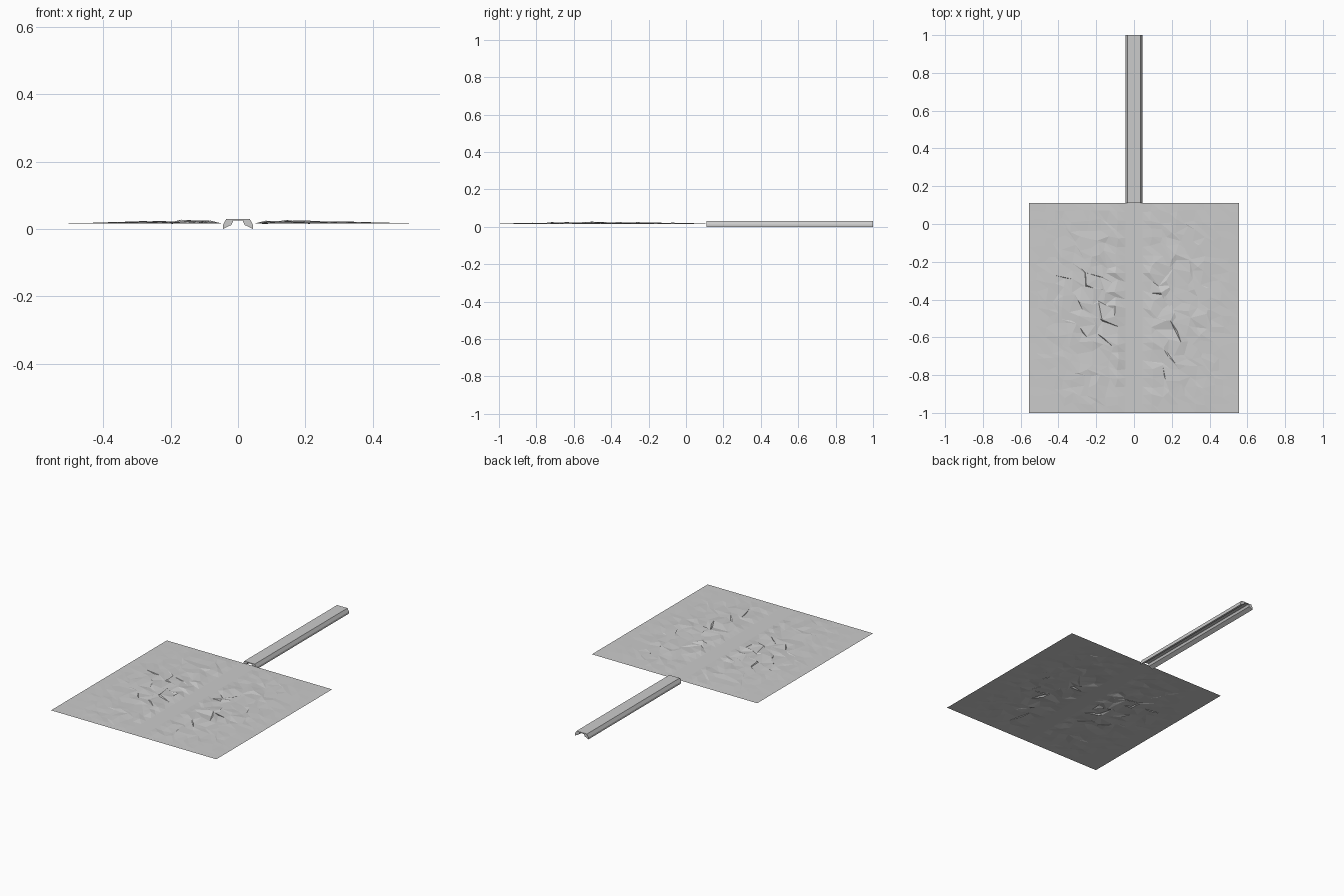
import bpy
import bmesh
import random
from mathutils import Vector

random.seed(7)

cube = bpy.data.objects.get("Cube")
if cube:
    bpy.data.objects.remove(cube, do_unlink=True)

# Single grey material
grey = bpy.data.materials.new("plain_grey")
grey.use_nodes = True
colour = (0.6, 0.6, 0.6, 1)
grey.diffuse_color = colour
grey.node_tree.nodes["Principled BSDF"].inputs["Base Color"].default_value = colour


def add_object(name, bm):
    mesh = bpy.data.meshes.new(name)
    bm.to_mesh(mesh)
    bm.free()
    mesh.materials.append(grey)
    obj = bpy.data.objects.new(name, mesh)
    bpy.context.collection.objects.link(obj)
    return obj


# Crumpled square sheet: flat at its border and along the middle strip
HALF = 0.555
CENTRE_Y = -0.445
BASE_Z = 0.016
CELLS = 24
STRIP = 0.05
cell = 2 * HALF / CELLS

bm = bmesh.new()
bmesh.ops.create_grid(bm, x_segments=CELLS, y_segments=CELLS, size=HALF)
for v in bm.verts:
    x, y = abs(v.co.x), abs(v.co.y)
    fade = max(0, 1 - x / HALF) * max(0, 1 - y / HALF) ** 0.6
    v.co.z = BASE_Z
    if x > STRIP and fade > 0.001:
        slide = cell * min(0.75, 0.25 + 0.7 * fade)
        if x < STRIP + cell:
            slide *= 0.4
        v.co += Vector((random.uniform(-slide, slide),
                        random.uniform(-slide, slide),
                        random.uniform(-0.001, 0.017) * fade))
    v.co.y += CENTRE_Y
bmesh.ops.triangulate(bm, faces=bm.faces[:], quad_method='ALTERNATE')
add_object("crumpled_sheet", bm)

# Handle: hollow channel section swept along y
half_profile = [(0.035, 0.03), (0.045, 0.012), (0.045, 0), (0.02, 0.012), (0.014, 0.025)]
profile = half_profile + [(-x, z) for x, z in reversed(half_profile)]

bm = bmesh.new()
ring = [bm.verts.new((x, 0.11, z)) for x, z in profile]
face = bm.faces.new(ring)
swept = bmesh.ops.extrude_face_region(bm, geom=[face], use_keep_orig=True)
ends = [g for g in swept["geom"] if isinstance(g, bmesh.types.BMVert)]
bmesh.ops.translate(bm, verts=ends, vec=(0, 0.89, 0))
bmesh.ops.recalc_face_normals(bm, faces=bm.faces[:])
add_object("channel_handle", bm)
